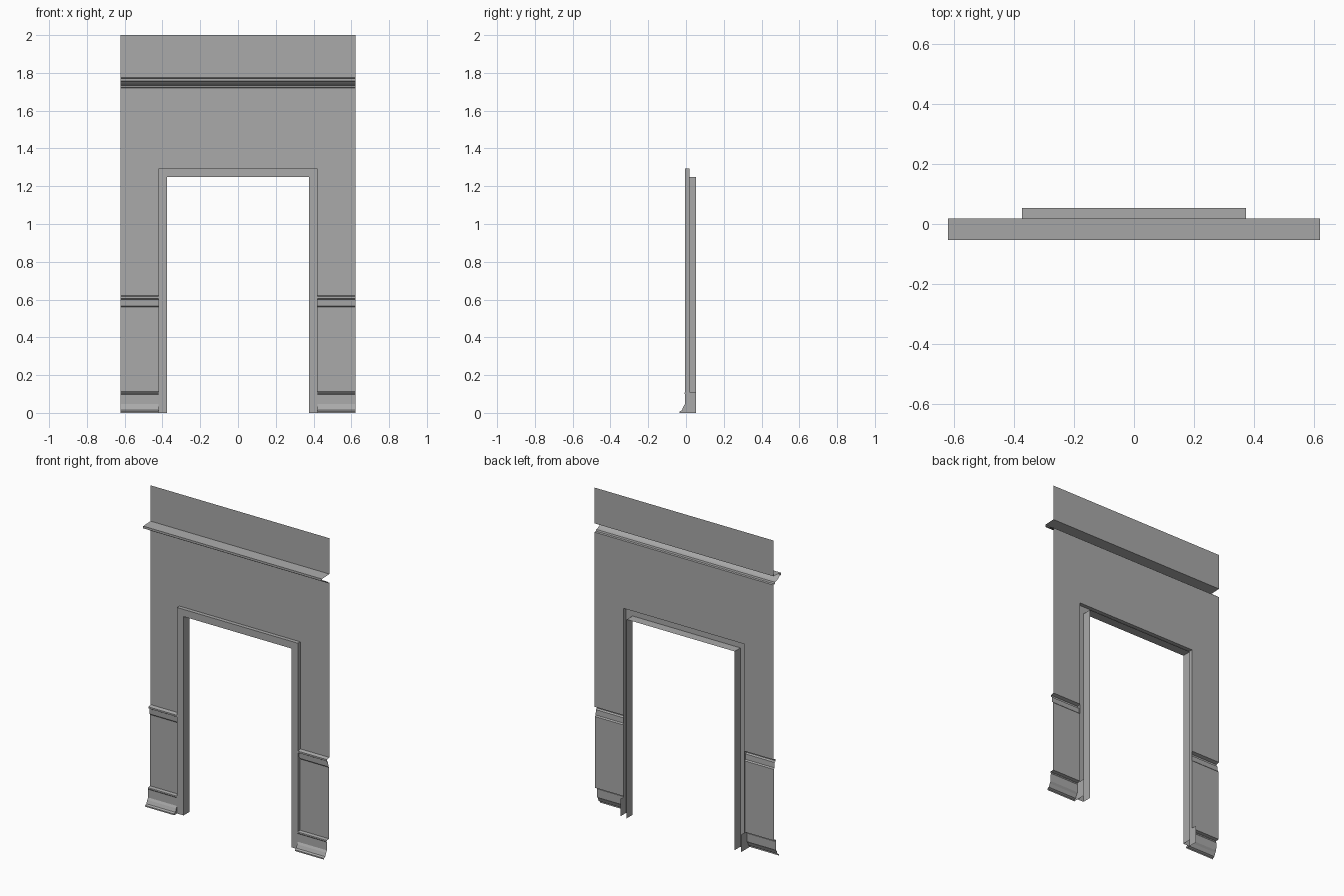
import bpy

if "Cube" in bpy.data.objects:
    bpy.data.objects.remove(bpy.data.objects["Cube"], do_unlink=True)

# Single plaster colour
GREY = (0.4, 0.4, 0.4, 1)
plaster = bpy.data.materials.new("plaster_grey")
plaster.use_nodes = True
plaster.diffuse_color = GREY
plaster.node_tree.nodes["Principled BSDF"].inputs["Base Color"].default_value = GREY

HALF = 0.622      # half width of the wall
OUTER = 0.42      # outer edge of the door casing
INNER = 0.375     # clear opening
HEAD = 1.295      # top of the casing
WALL = 0.019      # wall plane
FRONT = -0.005    # casing face
BACK = 0.053      # back edge of the jamb


def make(name, verts, faces):
    mesh = bpy.data.meshes.new(name)
    mesh.from_pydata(verts, [], faces)
    mesh.materials.append(plaster)
    obj = bpy.data.objects.new(name, mesh)
    bpy.context.collection.objects.link(obj)
    return obj


def moulding(name, profile, x0, x1):
    """Extrude an open (y, z) profile, listed bottom to top, along x."""
    n = len(profile)
    verts = [(x, y, z) for x in (x0, x1) for y, z in profile]
    return make(name, verts, [(i, n + i, n + i + 1, i + 1) for i in range(n - 1)])


# Wall sheet around the opening, above the dado and below the cornice
RAIL, CORNICE, TOP = 0.622, 1.72, 1.775
outline = [(-HALF, RAIL), (-OUTER, RAIL), (-OUTER, HEAD), (OUTER, HEAD),
           (OUTER, RAIL), (HALF, RAIL), (HALF, CORNICE), (-HALF, CORNICE)]
make("wall", [(x, WALL, z) for x, z in outline], [range(len(outline))])
moulding("upper_wall", [(WALL, TOP), (WALL, 2)], -HALF, HALF)

# Cornice with a coved underside
moulding("cornice", [(WALL, CORNICE), (0.007, 1.722), (0.004, 1.732), (-0.012, 1.736),
                     (-0.028, 1.743), (-0.038, 1.753), (-0.053, 1.757),
                     (-0.053, 1.771), (WALL, TOP)], -HALF, HALF)

# Skirting, dado and chair rail on both sides of the door
skirting = [(-0.034, 0), (-0.034, 0.008), (-0.022, 0.014), (-0.013, 0.035),
            (-0.005, 0.047), (-0.004, 0.098), (-0.008, 0.103), (-0.006, 0.109), (0.016, 0.112)]
rail = [(0.016, 0.56), (0.009, 0.567), (0.007, 0.6), (-0.003, 0.606), (-0.003, 0.616), (WALL, RAIL)]
for side, x0, x1 in (("left", OUTER, HALF), ("right", -HALF, -OUTER)):
    moulding(side + "_skirting", skirting, x0, x1)
    moulding(side + "_dado", [skirting[-1], rail[0]], x0, x1)
    moulding(side + "_chair_rail", rail, x0, x1)
    # Flat plate that closes the skirting against the door frame
    x = OUTER if side == "left" else -OUTER
    cap = [(x, y, z) for y, z in skirting[:-1] + [(BACK, 0.11), (BACK, 0)]]
    make(side + "_skirting_end", cap, [range(len(cap))])

# Door casing and jamb: an open section swept up, over and down
section = [(OUTER, WALL), (OUTER, FRONT), (INNER, FRONT), (INNER, BACK)]
rows = []
for sx, at_head in ((-1, False), (-1, True), (1, True), (1, False)):
    rows += [(sx * w, y, HEAD - OUTER + w if at_head else 0) for w, y in section]
n = len(section)
make("door_casing", rows, [(r * n + i, r * n + i + 1, (r + 1) * n + i + 1, (r + 1) * n + i)
                           for r in range(3) for i in range(n - 1)])
